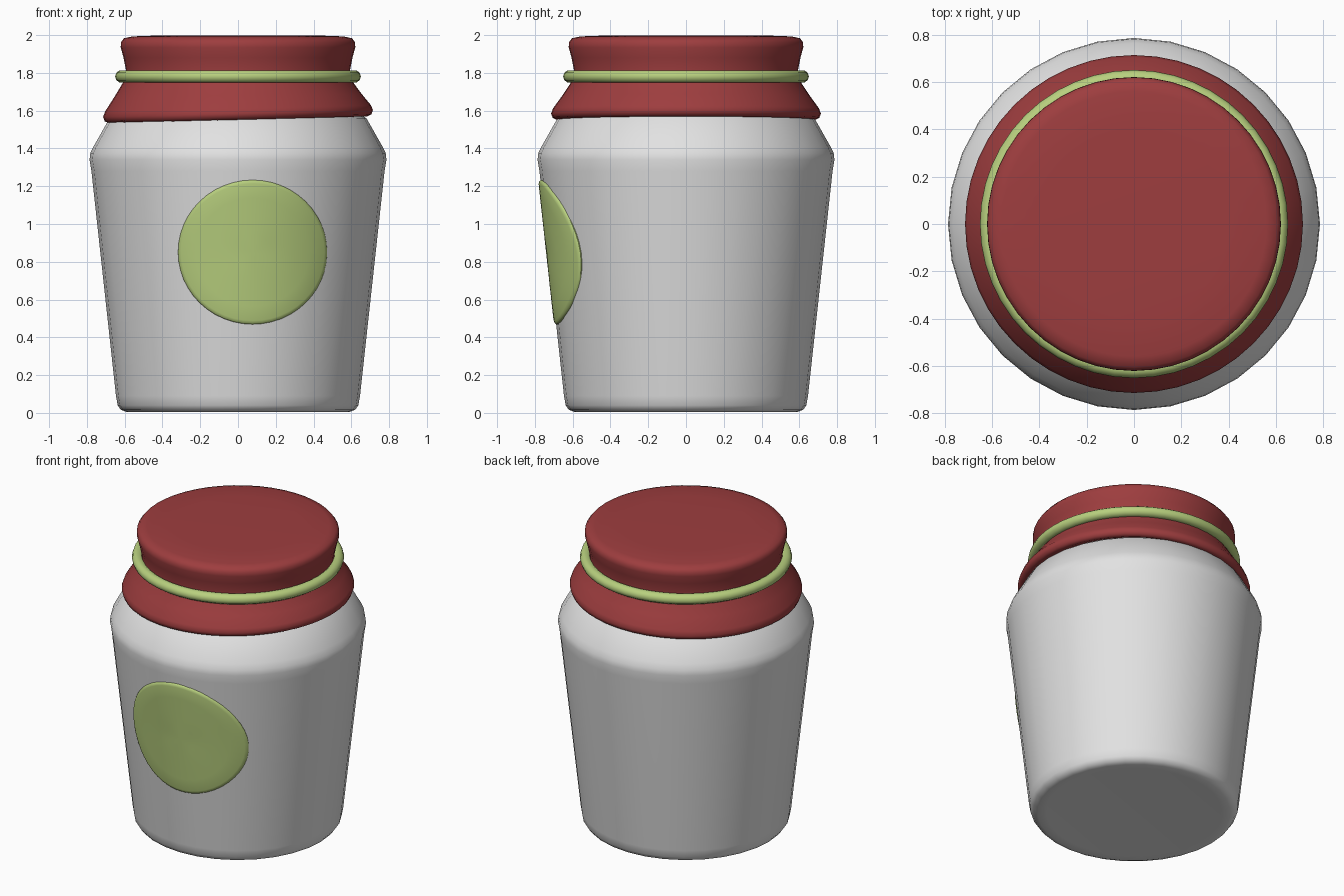
import bpy, bmesh, math

if "Cube" in bpy.data.objects:
    bpy.data.objects.remove(bpy.data.objects["Cube"])


def material(name, rgb):
    m = bpy.data.materials.new(name)
    m.diffuse_color = (*rgb, 1)
    m.use_nodes = True
    m.node_tree.nodes["Principled BSDF"].inputs["Base Color"].default_value = m.diffuse_color
    return m


GLASS = material("pale_grey", (0.76, 0.76, 0.76))
RED = material("dark_red", (0.34, 0.047, 0.049))
GREEN = material("soft_green", (0.48, 0.63, 0.21))


def finish(name, bm, mat, angle=50):
    bmesh.ops.remove_doubles(bm, verts=bm.verts, dist=1e-5)
    bmesh.ops.recalc_face_normals(bm, faces=bm.faces)
    me = bpy.data.meshes.new(name)
    bm.to_mesh(me)
    bm.free()
    ob = bpy.data.objects.new(name, me)
    bpy.context.collection.objects.link(ob)
    me.materials.append(mat)
    bpy.ops.object.select_all(action='DESELECT')
    ob.select_set(True)
    bpy.context.view_layer.objects.active = ob
    bpy.ops.object.shade_smooth_by_angle(angle=math.radians(angle))
    return ob


def lathe(name, profile, sides, mat, tilt=None, closed=False):
    """Revolve (radius, z) points; tilt(x, y, z) gives a z offset."""
    bm = bmesh.new()
    rings = []
    for r, z in profile:
        ring = []
        for i in range(sides):
            a = 2 * math.pi * i / sides
            x, y = r * math.cos(a), r * math.sin(a)
            ring.append(bm.verts.new((x, y, z + (tilt(x, y, z) if tilt else 0))))
        rings.append(ring)
    pairs = list(zip(rings, rings[1:]))
    if closed:
        pairs.append((rings[-1], rings[0]))
    for lo, hi in pairs:
        for i in range(sides):
            j = (i + 1) % sides
            bm.faces.new((lo[i], lo[j], hi[j], hi[i]))
    if not closed:
        bm.faces.new(rings[0])
        bm.faces.new(rings[-1])
    return finish(name, bm, mat)


# Jar body with rounded foot and sloping shoulder
lathe("jar_body", [(0.54, 0.008), (0.59, 0.005), (0.62, 0.016), (0.637, 0.04),
                   (0.646, 0.09), (0.776, 1.28), (0.786, 1.34), (0.782, 1.375),
                   (0.765, 1.41), (0.68, 1.56), (0.62, 1.60), (0.57, 1.64)],
      32, GLASS)

# Cloth cover: flat top, pinched waist, flared hem that tilts slightly
hem = lambda x, y, z: 0.018 * x / 0.7 * max(0, min(1, (1.76 - z) / 0.16))
lathe("cloth_cover", [(0.56, 1.62), (0.65, 1.565), (0.685, 1.552), (0.706, 1.562),
                      (0.714, 1.585), (0.704, 1.612), (0.655, 1.68), (0.612, 1.745),
                      (0.594, 1.78), (0.594, 1.82), (0.606, 1.88), (0.621, 1.935),
                      (0.62, 1.962), (0.604, 1.983), (0.56, 1.993), (0.40, 1.999)],
      48, RED, hem)

# Tie band around the waist
band = [(0.615 + 0.036 * math.cos(t * math.pi / 5),
         1.781 + 0.034 * math.sin(t * math.pi / 5)) for t in range(10)]
lathe("tie_band", band, 48, GREEN, closed=True)

# Round label wrapped onto the front of the body
bm = bmesh.new()
N = 48
steps = [(1.0, -0.012), (1.0, 0.003), (0.985, 0.009), (0.95, 0.012),
         (0.75, 0.012), (0.5, 0.012), (0.25, 0.012)]
rings = []
for s, lift in steps:
    ring = []
    for i in range(N):
        a = 2 * math.pi * i / N
        x = 0.077 + 0.393 * s * math.cos(a)
        z = 0.851 + 0.382 * s * math.sin(a)
        rad = 0.646 + (z - 0.09) * 0.13 / 1.19
        y = -math.sqrt(rad * rad - x * x)
        k = 1 + lift / rad
        ring.append(bm.verts.new((x * k, y * k, z)))
    rings.append(ring)
for a, b in zip(rings, rings[1:]):
    for i in range(N):
        j = (i + 1) % N
        bm.faces.new((a[i], a[j], b[j], b[i]))
rad = 0.646 + 0.761 * 0.13 / 1.19 + 0.012
c = bm.verts.new((0.077, -math.sqrt(rad * rad - 0.077 ** 2), 0.851))
for i in range(N):
    bm.faces.new((rings[-1][i], rings[-1][(i + 1) % N], c))
finish("round_label", bm, GREEN)
